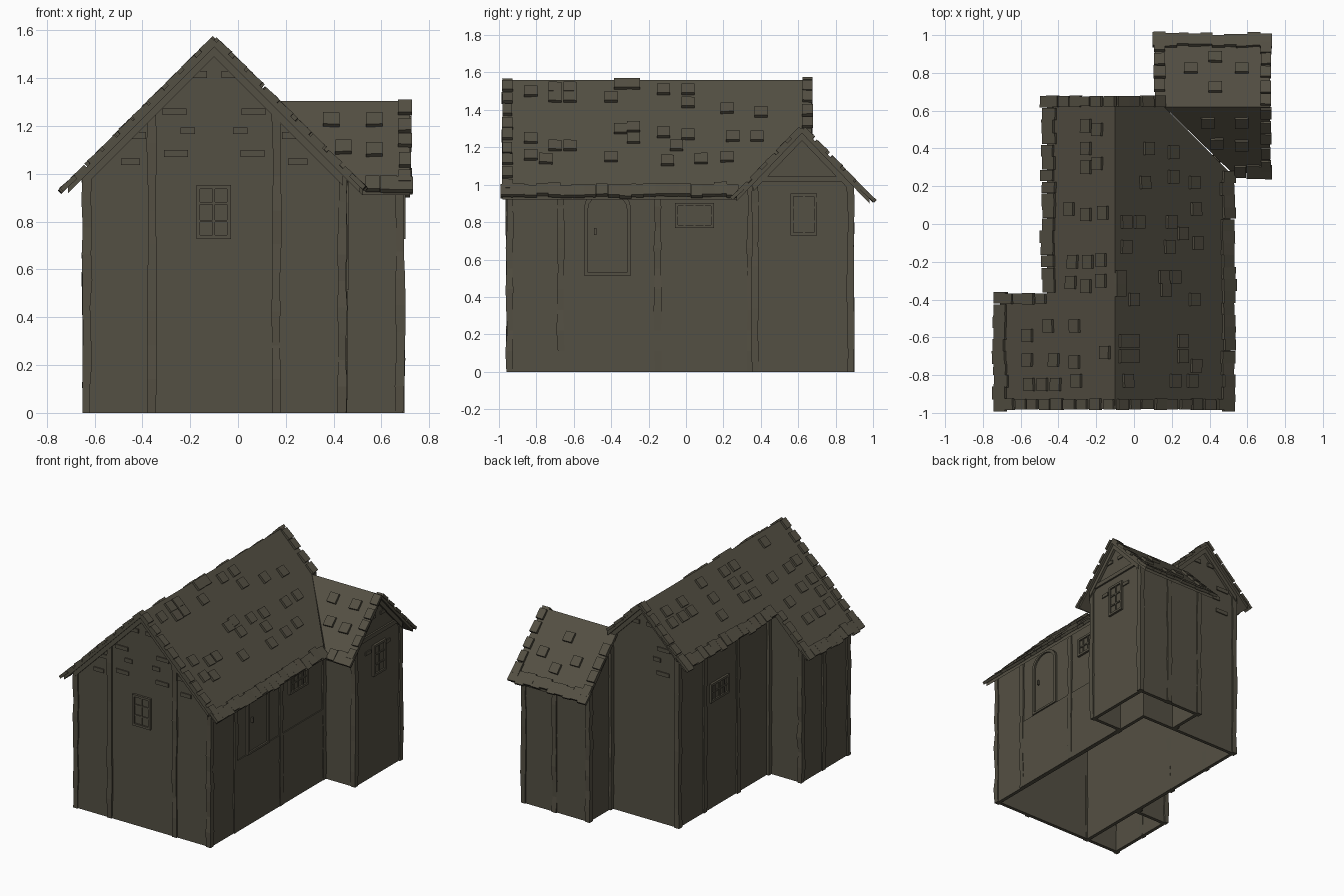
import bpy, bmesh, math, random
from mathutils import Vector

if "Cube" in bpy.data.objects:
    bpy.data.objects.remove(bpy.data.objects["Cube"])

random.seed(4)
Z = Vector((0, 0, 1))
mat = bpy.data.materials.new("dark weathered brown")
mat.diffuse_color = (0.088, 0.079, 0.056, 1)
mat.use_nodes = True
mat.node_tree.nodes["Principled BSDF"].inputs["Base Color"].default_value = mat.diffuse_color
RT = 0.03  # roof slab thickness


def finish(name, bm):
    bmesh.ops.recalc_face_normals(bm, faces=bm.faces)
    me = bpy.data.meshes.new(name)
    bm.to_mesh(me)
    bm.free()
    me.materials.append(mat)
    ob = bpy.data.objects.new(name, me)
    bpy.context.collection.objects.link(ob)
    return ob


def prism(bm, pts, off):
    """Polygon extruded by the vector off."""
    a = [bm.verts.new(p) for p in pts]
    b = [bm.verts.new(Vector(p) + off) for p in pts]
    bm.faces.new(a)
    bm.faces.new(b[::-1])
    for i in range(len(a)):
        j = (i + 1) % len(a)
        bm.faces.new((a[i], a[j], b[j], b[i]))


def box(bm, c, u, v, n, su, sv, sn):
    """Box centred at c (su, sv, sn along the axes u, v, n)."""
    c = Vector(c) - n * sn / 2
    prism(bm, [c + u * a * su / 2 + v * b * sv / 2 for a, b in ((-1, -1), (1, -1), (1, 1), (-1, 1))], n * sn)


def main_h(x, y):
    return 1.56 - abs(x + 0.1)


def wing_h(x, y):
    return 1.305 - 1.04 * abs(y - 0.62)


# ---- walls: thin hollow shell, open below ----
def wall(name, a, b, h, mid=None):
    bm = bmesh.new()
    d = (Vector(b) - Vector(a)).normalized()
    top = [b] + ([mid] if mid else []) + [a]
    pts = [Vector((*a, 0)), Vector((*b, 0))] + [Vector((p[0], p[1], h(*p) - RT * 0.7)) for p in top]
    prism(bm, pts, Vector((-d.y, d.x, 0)) * 0.025)
    finish(name, bm)


wall("front_wall", (-0.64, -0.95), (0.445, -0.95), main_h, (-0.1, -0.95))
wall("right_wall", (0.445, -0.95), (0.445, 0.63), main_h)
wall("back_wall", (0.445, 0.63), (-0.38, 0.63), main_h, (-0.1, 0.63))
wall("left_wall", (-0.38, 0.63), (-0.38, -0.95), main_h)
wall("left_wing_back_wall", (-0.38, -0.41), (-0.64, -0.41), main_h)
wall("left_wing_wall", (-0.64, -0.41), (-0.64, -0.95), main_h)
wall("right_wing_front_wall", (0.445, 0.36), (0.685, 0.36), wing_h)
wall("right_wing_gable", (0.685, 0.36), (0.685, 0.89), wing_h, (0.685, 0.62))
wall("right_wing_back_wall", (0.685, 0.89), (0.155, 0.89), wing_h)
wall("right_wing_left_wall", (0.155, 0.89), (0.155, 0.62), wing_h)


# ---- timber posts with a hand-hewn wobble ----
def post(bm, x, y, top, w=0.036):
    prev = None
    n = 9
    for i in range(n + 1):
        r = w / 2 + random.uniform(-0.003, 0.003)
        ox, oy = random.uniform(-0.003, 0.003), random.uniform(-0.003, 0.003)
        ring = [bm.verts.new((x + ox + a * r, y + oy + b * r, top * i / n))
                for a, b in ((-1, -1), (1, -1), (1, 1), (-1, 1))]
        if prev:
            for k in range(4):
                bm.faces.new((prev[k], prev[(k + 1) % 4], ring[(k + 1) % 4], ring[k]))
        else:
            bm.faces.new(ring)
        prev = ring
    bm.faces.new(prev)


bm = bmesh.new()
for x, y in ((-0.632, -0.942), (-0.36, -0.942), (0.16, -0.942), (0.437, -0.942), (0.437, -0.67), (0.437, -0.15),
             (0.437, 0.345), (-0.372, 0.622), (-0.372, 0.33), (-0.372, -0.05), (-0.382, -0.40), (-0.632, -0.418),
             (-0.632, -0.66)):
    post(bm, x, y, main_h(x, y) - RT)
for x, y in ((0.677, 0.368), (0.677, 0.88), (0.43, 0.88), (0.163, 0.88), (0.155, 0.645)):
    post(bm, x, y, wing_h(x, y) - RT)
finish("timber_posts", bm)

# ---- rake boards and tie boards under the gables ----
bm = bmesh.new()
gables = (((-0.1, -0.95), (1, 0), (0, -1), main_h, 0.54, 0.54), ((-0.1, 0.63), (1, 0), (0, 1), main_h, 0.28, 0.28),
          ((0.685, 0.62), (0, 1), (1, 0), wing_h, 0.26, 0.26))
for (cx, cy), (ux, uy), n, h, lo, hi in gables:
    for e in (-lo, hi):
        P = [(cx, cy, h(cx, cy) - RT), (cx + ux * e, cy + uy * e, h(cx + ux * e, cy + uy * e) - RT)]
        P += [(p[0], p[1], p[2] - 0.04) for p in P[::-1]]
        prism(bm, P, Vector((*n, 0)) * 0.018)
box(bm, (0.69, 0.62, 1.03), Vector((0, 1, 0)), Z, Vector((1, 0, 0)), 0.5, 0.03, 0.015)
finish("gable_boards", bm)

# ---- exposed brick patches, mirrored about each gable centre ----
bm = bmesh.new()
for dx, z, w in ((0.075, 1.415, 0.09), (0.165, 1.26, 0.1), (0.11, 1.18, 0.06), (0.16, 1.085, 0.1), (0.33, 1.16, 0.09),
                 (0.35, 1.05, 0.08)):
    for s in (-1, 1):
        for y, n in ((-0.952, -1), (0.632, 1)):
            if n < 0 or (dx < 0.2 and s < 0) or dx < 0.1:
                box(bm, (-0.1 + s * dx, y, z), Vector((1, 0, 0)), Z, Vector((0, n, 0)), w, 0.028, 0.012)
        if dx < 0.12:
            box(bm, (0.687, 0.62 + s * dx, z - 0.26), Vector((0, 1, 0)), Z, Vector((1, 0, 0)), w, 0.025, 0.012)
finish("brick_patches", bm)


# ---- windows ----
def window(name, c, n, w, h, cols, rows):
    bm = bmesh.new()
    c, n = Vector(c), Vector(n)
    u = Z.cross(n)
    box(bm, c, u, Z, n, w, h, 0.006)
    for s in (-1, 1):
        box(bm, c + u * s * (w / 2 - 0.008), u, Z, n, 0.016, h, 0.03)
        box(bm, c + Z * s * (h / 2 - 0.008), u, Z, n, w, 0.016, 0.03)
    for i in range(1, cols):
        box(bm, c + u * w * (i / cols - 0.5), u, Z, n, 0.01, h, 0.02)
    for i in range(1, rows):
        box(bm, c + Z * h * (i / rows - 0.5), u, Z, n, w, 0.01, 0.02)
    finish(name, bm)


window("front_window", (-0.102, -0.951, 0.84), (0, -1, 0), 0.145, 0.225, 2, 3)
window("wing_window", (0.686, 0.63, 0.84), (1, 0, 0), 0.14, 0.225, 2, 3)
window("right_window", (0.446, 0.045, 0.835), (1, 0, 0), 0.21, 0.135, 4, 2)
window("left_window", (-0.381, 0.17, 0.84), (-1, 0, 0), 0.21, 0.135, 4, 2)


# ---- arched door, frame and handle ----
def arch(w, z0, z1):
    pts = [(-w, z0), (w, z0)]
    return pts + [(w * math.cos(math.pi * i / 8), z1 + 0.09 * math.sin(math.pi * i / 8)) for i in range(9)]


bm = bmesh.new()
prism(bm, [(0.44, -0.42 + a, z) for a, z in arch(0.11, 0.53, 0.87)], Vector((0.01, 0, 0)))
box(bm, (0.455, -0.485, 0.75), Vector((0, 1, 0)), Z, Vector((1, 0, 0)), 0.012, 0.035, 0.015)
finish("door", bm)
bm = bmesh.new()
o, i_ = arch(0.125, 0.515, 0.88), arch(0.105, 0.53, 0.865)
for k in range(len(o)):
    j = (k + 1) % len(o)
    prism(bm, [(0.44, -0.42 + a, z) for a, z in (o[k], o[j], i_[j], i_[k])], Vector((0.022, 0, 0)))
finish("door_frame", bm)
bm = bmesh.new()
box(bm, (0.446, -0.16, 0.258), Vector((0, 1, 0)), Z, Vector((1, 0, 0)), 1.02, 0.515, 0.012)
finish("lower_wall_panel", bm)


# ---- roof slabs, given as plan outlines ----
def slab(name, plan, h):
    bm = bmesh.new()
    prism(bm, [(x, y, h(x, y)) for x, y in plan], Vector((0, 0, -RT)))
    finish(name, bm)


slab("main_roof_right", [(-0.1, -0.98), (0.51, -0.98), (0.51, 0.27), (0.16, 0.62), (0.16, 0.67), (-0.1, 0.67)], main_h)
slab("main_roof_left", [(-0.1, -0.98), (-0.71, -0.98), (-0.71, -0.37), (-0.46, -0.37), (-0.46, 0.67), (-0.1, 0.67)],
     main_h)
slab("wing_roof_front", [(0.16, 0.62), (0.52, 0.27), (0.52, 0.27), (0.72, 0.27)][:2] + [(0.72, 0.27), (0.72, 0.62)],
     wing_h)
slab("wing_roof_back", [(0.11, 0.62), (0.72, 0.62), (0.72, 0.98), (0.11, 0.98)], wing_h)


# ---- shingles ----
def shingle(bm, x, y, h, out, w=0.07, l=0.07, tilt=0.06):
    out = Vector(out)
    k = 1.0 if h is main_h else 1.04
    v = (Vector((out.x, out.y, -k)).normalized() + random.uniform(0, tilt) * Z).normalized()
    u = v.cross(Z).normalized()
    u = (u + v * random.uniform(-0.05, 0.05)).normalized()
    n = u.cross(v).normalized()
    box(bm, Vector((x, y, h(x, y))) + n * 0.006, u, v, n, w, l, 0.02)


def row(bm, a, b, h, out, w=0.07, l=0.085):
    a, b = Vector(a), Vector(b)
    n = max(1, round((b - a).length / 0.064))
    for i in range(n):
        p = a.lerp(b, (i + 0.5) / n) + Vector(out) * random.uniform(-0.008, 0.006)
        shingle(bm, p.x, p.y, h, out, w * random.uniform(0.82, 1), l * random.uniform(0.9, 1.1), 0.12)


R, L, F, B = (1, 0), (-1, 0), (0, -1), (0, 1)
bm = bmesh.new()
# eaves and verges
for a, b, h, o in (((0.495, -0.99), (0.495, 0.28), main_h, R), ((-0.705, -0.99), (-0.705, -0.36), main_h, L),
                   ((-0.45, -0.36), (-0.45, 0.68), main_h, L), ((0.53, 0.28), (0.73, 0.28), wing_h, F),
                   ((0.1, 0.968), (0.73, 0.968), wing_h, B)):
    row(bm, a, b, h, o)
for a, b, h, o in (((-0.1, -0.955), (0.5, -0.955), main_h, R), ((-0.1, 0.65), (0.16, 0.65), main_h, R),
                   ((-0.1, -0.955), (-0.7, -0.955), main_h, L), ((-0.1, 0.65), (-0.46, 0.65), main_h, L),
                   ((-0.46, -0.395), (-0.7, -0.395), main_h, L), ((0.698, 0.62), (0.698, 0.28), wing_h, F),
                   ((0.698, 0.62), (0.698, 0.97), wing_h, B), ((0.135, 0.70), (0.135, 0.97), wing_h, B)):
    row(bm, a, b, h, o, 0.062, 0.075)
finish("edge_shingles", bm)

bm = bmesh.new()
right = [(-.83, 1.49), (-.7, 1.46), (-.62, 1.46), (-.7, 1.51), (-.62, 1.51), (-.83, 1.24), (-.7, 1.2), (-.62, 1.2),
         (-.75, 1.13), (-.83, 1.15), (-.35, 1.53), (-.28, 1.53), (-.4, 1.46), (-.35, 1.29), (-.28, 1.24), (-.4, 1.14),
         (-.28, 1.3), (-.12, 1.5), (.01, 1.5), (.01, 1.43), (-.12, 1.27), (.01, 1.26), (-.05, 1.2), (-.1, 1.12),
         (.08, 1.13), (.22, 1.4), (.4, 1.38), (.22, 1.14), (.38, 1.25), (.25, 1.25)]
left = [(-.56, -.59), (-.45, -.54), (-.31, -.54), (-.56, -.72), (-.42, -.72), (-.31, -.73), (-.15, -.68), (-.55, -.85),
        (-.48, -.85), (-.41, -.85), (-.3, -.83), (-.17, -.19), (-.17, -.3), (-.24, -.2), (-.32, -.2), (-.25, -.33),
        (-.33, -.31), (-.16, .06), (-.25, .05), (-.34, .08), (-.19, .32), (-.25, .3), (-.25, .52), (-.25, .4), (-.19, .5)]
for y, z in right:
    shingle(bm, 1.455 - z, y, main_h, R)
for x, y in left:
    shingle(bm, x, y, main_h, L)
for x, y in ((0.39, 0.54), (0.57, 0.54), (0.44, 0.43), (0.57, 0.42)):
    shingle(bm, x, y, wing_h, F)
for x, y in ((0.3, 0.82), (0.57, 0.82), (0.43, 0.72), (0.43, 0.88)):
    shingle(bm, x, y, wing_h, B)
finish("loose_shingles", bm)
